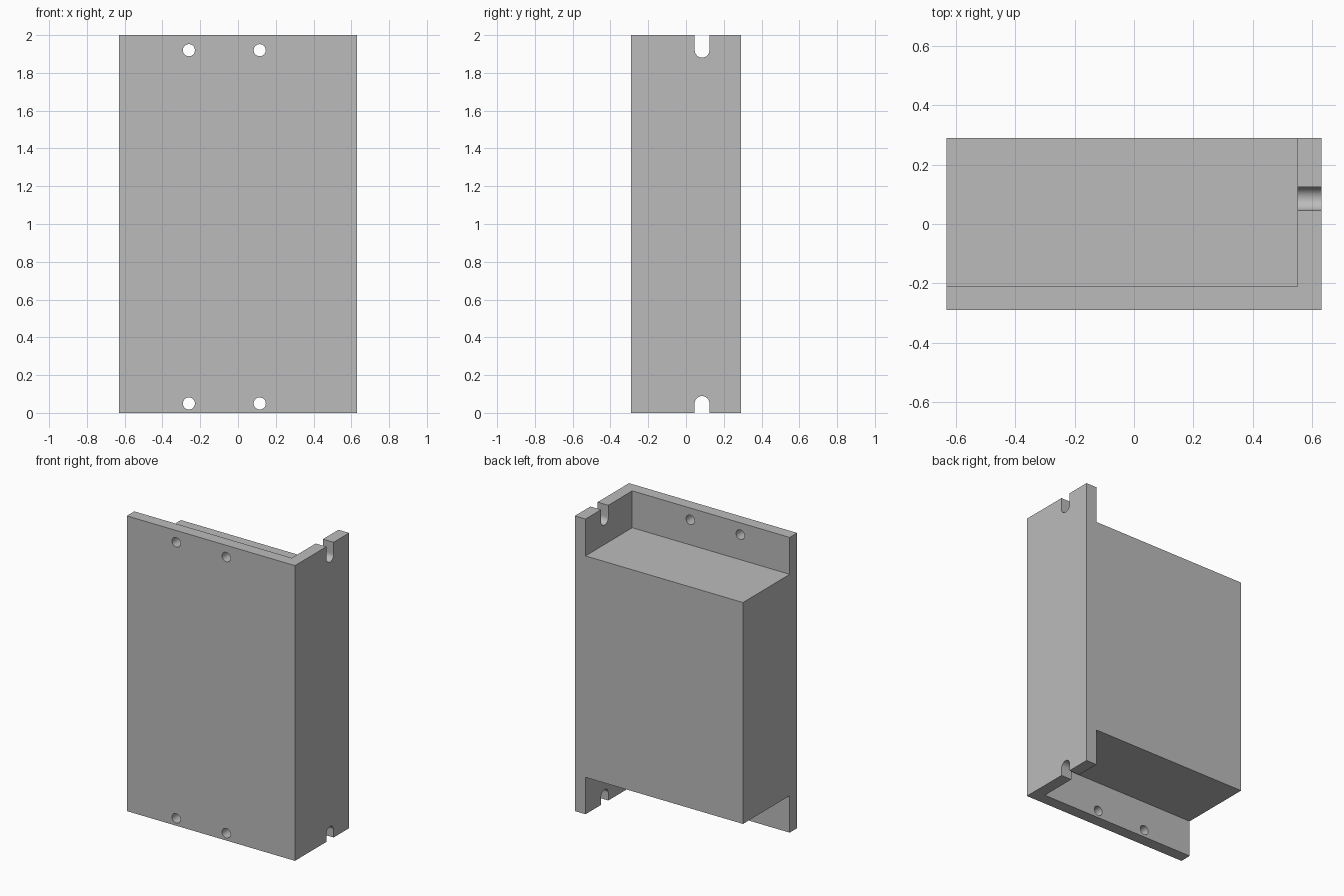
import bpy
import math
from mathutils import Matrix

cube = bpy.data.objects.get("Cube")
if cube:
    bpy.data.objects.remove(cube, do_unlink=True)

W, D, H = 0.63, 0.29, 2.0      # half width, half depth, height
WALL = 0.08                    # wall thickness
NOTCH = 0.25                   # height of the open end bays
HOLE_Z = (0.05, 1.92)

grey = bpy.data.materials.new("metal grey")
grey.use_nodes = True
colour = (0.5, 0.5, 0.5, 1)
grey.diffuse_color = colour
grey.node_tree.nodes["Principled BSDF"].inputs["Base Color"].default_value = colour


def box(name, lo, hi):
    size = [b - a for a, b in zip(lo, hi)]
    centre = [(a + b) / 2 for a, b in zip(lo, hi)]
    bpy.ops.mesh.primitive_cube_add(size=1)
    obj = bpy.context.object
    obj.name = name
    obj.data.transform(Matrix.Translation(centre) @ Matrix.Diagonal((*size, 1)))
    obj.data.materials.append(grey)
    return obj


def rod(name, centre, radius, axis):
    bpy.ops.mesh.primitive_cylinder_add(vertices=40, radius=radius, depth=0.3)
    obj = bpy.context.object
    obj.name = name
    turn = Matrix.Rotation(math.pi / 2, 4, axis)
    obj.data.transform(Matrix.Translation(centre) @ turn)
    obj.data.materials.append(grey)
    return obj


def cut(target, cutter):
    cutter.hide_render = True
    mod = target.modifiers.new("cut", 'BOOLEAN')
    mod.operation = 'DIFFERENCE'
    mod.solver = 'EXACT'
    mod.object = cutter
    bpy.context.view_layer.objects.active = target
    bpy.ops.object.modifier_apply(modifier=mod.name)
    bpy.data.objects.remove(cutter, do_unlink=True)


# Solid housing with a side flange and a front plate left at each end
body = box("housing", (-W, -D, 0), (W, D, H))
for low, high in ((-1, NOTCH), (H - NOTCH, H + 1)):
    cut(body, box("end_bay_cutter", (-W - 1, -D + WALL, low), (W - WALL, D + 1, high)))

# Round mounting holes through the front plate
for z in HOLE_Z:
    for x in (-0.26, 0.115):
        cut(body, rod("hole_cutter", (x, -D, z), 0.032, 'X'))

# Open slots with round ends through the side flange
SLOT_Y, SLOT_R = 0.085, 0.039
for z, end in zip(HOLE_Z, (-0.1, H + 0.1)):
    cut(body, rod("slot_end_cutter", (W, SLOT_Y, z), SLOT_R, 'Y'))
    cut(body, box("slot_cutter", (W - 0.15, SLOT_Y - SLOT_R, min(z, end)),
                  (W + 0.15, SLOT_Y + SLOT_R, max(z, end))))

# Smooth holes, sharp corners
bpy.ops.object.select_all(action='DESELECT')
body.select_set(True)
bpy.context.view_layer.objects.active = body
bpy.ops.object.shade_smooth_by_angle(angle=math.radians(30))
